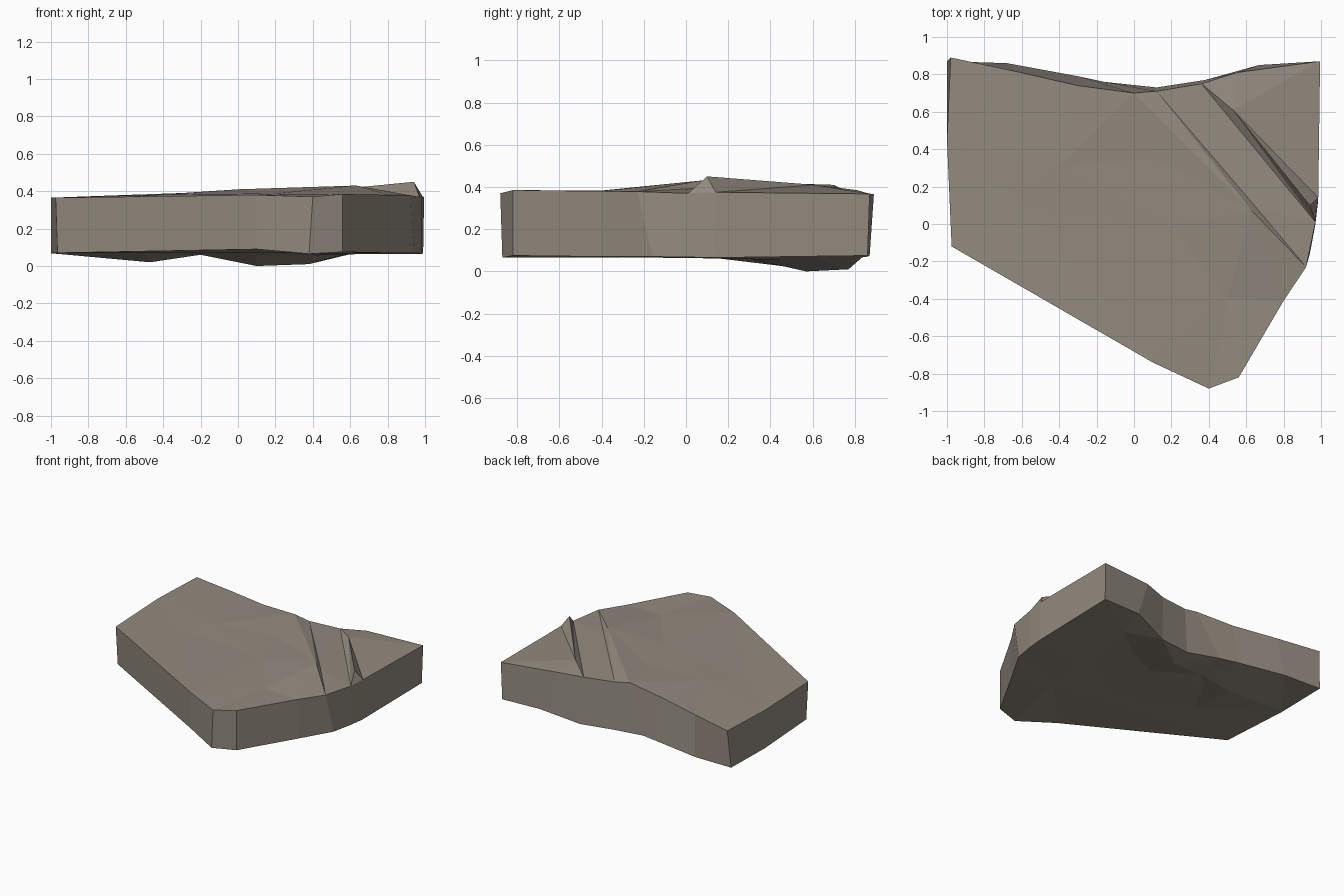
import bpy
import bmesh
from mathutils import Vector
from mathutils.geometry import delaunay_2d_cdt

if "Cube" in bpy.data.objects:
    bpy.data.objects.remove(bpy.data.objects["Cube"])

# Matching rim outlines of the slab, counter-clockwise from the back left corner
top_rim = [(-.98, .89, .365), (-1, .45, .365), (-.975, -.12, .365), (.1, -.74, .38),
           (.4, -.88, .37), (.56, -.82, .385), (.8, -.41, .38), (.92, -.23, .378),
           (.97, .01, .37), (.985, .14, .375), (.995, .87, .367), (.55, .81, .385),
           (.36, .75, .375), (.12, .71, .385), (0, .70, .41), (-.3, .74, .39),
           (-.65, .82, .378)]
low_rim = [(-1, .87, .075), (-1, .45, .068), (-.965, -.11, .07), (.1, -.73, .09),
           (.38, -.87, .065), (.56, -.82, .075), (.8, -.4, .07), (.94, -.16, .07),
           (.97, 0, .068), (.985, .13, .065), (.99, .86, .075), (.67, .85, .08),
           (.38, .77, .01), (.12, .73, .02), (-.16, .76, .06), (-.3, .79, .065),
           (-.68, .86, .07)]
N = len(top_rim)

# Upper face: first four points shape the cracks, the rest undulate the slab
top_inner = [(.63, .07, .43), (.66, .08, .395), (.53, .61, .41), (.94, .10, .45),
             (.2, 0, .388), (-.4, .3, .382), (.5, -.4, .383), (.1, .35, .392),
             (-.6, .1, .37)]
top_creases = [(14, N), (N, 7), (13, N + 1), (N + 1, 7), (12, 8),
               (12, N + 2), (N + 2, N + 3), (N + 3, 9)]

# Underside: two lumps near the back edge
low_inner = [(.1, .57, 0), (-.2, .5, .06), (.4, .45, .055), (-.47, .5, .02),
             (-.3, .42, .06), (.1, .3, .06), (0, -.2, .07), (.5, -.3, .067),
             (-.5, .1, .068), (.5, .1, .062), (.6, .6, .07)]


def cap(bm, rim, inner, creases, flip):
    """Triangulated faceted face inside a rim; returns the rim vertices."""
    pts = rim + inner
    verts = [bm.verts.new(p) for p in pts]
    res = delaunay_2d_cdt([Vector(p[:2]) for p in pts], creases,
                          [list(range(N))], 1, 1e-5)
    for tri in res[2]:
        ids = [res[3][i][0] for i in tri]
        bm.faces.new([verts[i] for i in (reversed(ids) if flip else ids)])
    return verts[:N]


# Rock slab: two caps joined by the side walls
bm = bmesh.new()
upper = cap(bm, top_rim, top_inner, top_creases, False)
lower = cap(bm, low_rim, low_inner, [], True)
for i in range(N):
    j = (i + 1) % N
    bm.faces.new((upper[i], lower[i], lower[j], upper[j]))
bmesh.ops.recalc_face_normals(bm, faces=bm.faces)
mesh = bpy.data.meshes.new("rock_slab")
bm.to_mesh(mesh)
bm.free()

stone = bpy.data.materials.new("warm grey stone")
stone.diffuse_color = (.29, .255, .212, 1)
stone.use_nodes = True
stone.node_tree.nodes["Principled BSDF"].inputs["Base Color"].default_value = stone.diffuse_color
mesh.materials.append(stone)
slab = bpy.data.objects.new("rock_slab", mesh)
bpy.context.collection.objects.link(slab)
